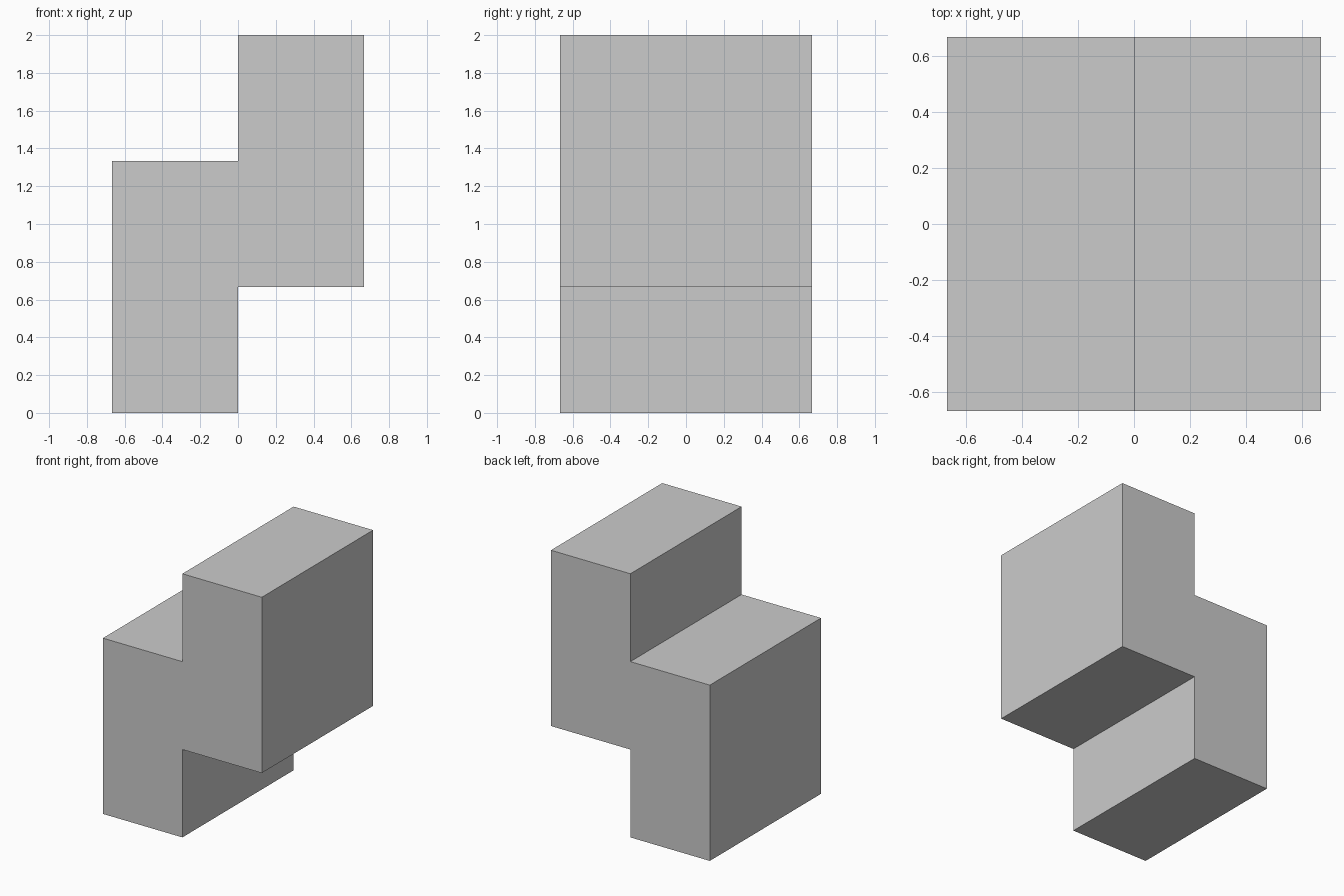
import bpy, bmesh

if "Cube" in bpy.data.objects:
    bpy.data.objects.remove(bpy.data.objects["Cube"])

U = 2 / 3  # one grid unit of the block

# S-shaped front profile (x, z), in units
profile = [(-1, 0), (0, 0), (0, 1), (1, 1), (1, 3), (0, 3), (0, 2), (-1, 2)]

# Extrude the profile from front to back
bm = bmesh.new()
face = bm.faces.new([bm.verts.new((x * U, -U, z * U)) for x, z in profile])
ext = bmesh.ops.extrude_face_region(bm, geom=[face], use_keep_orig=True)
back = [g for g in ext["geom"] if isinstance(g, bmesh.types.BMVert)]
bmesh.ops.translate(bm, verts=back, vec=(0, 2 * U, 0))
bmesh.ops.recalc_face_normals(bm, faces=bm.faces)

mesh = bpy.data.meshes.new("stepped_block")
bm.to_mesh(mesh)
bm.free()
bpy.context.collection.objects.link(bpy.data.objects.new("stepped_block", mesh))
